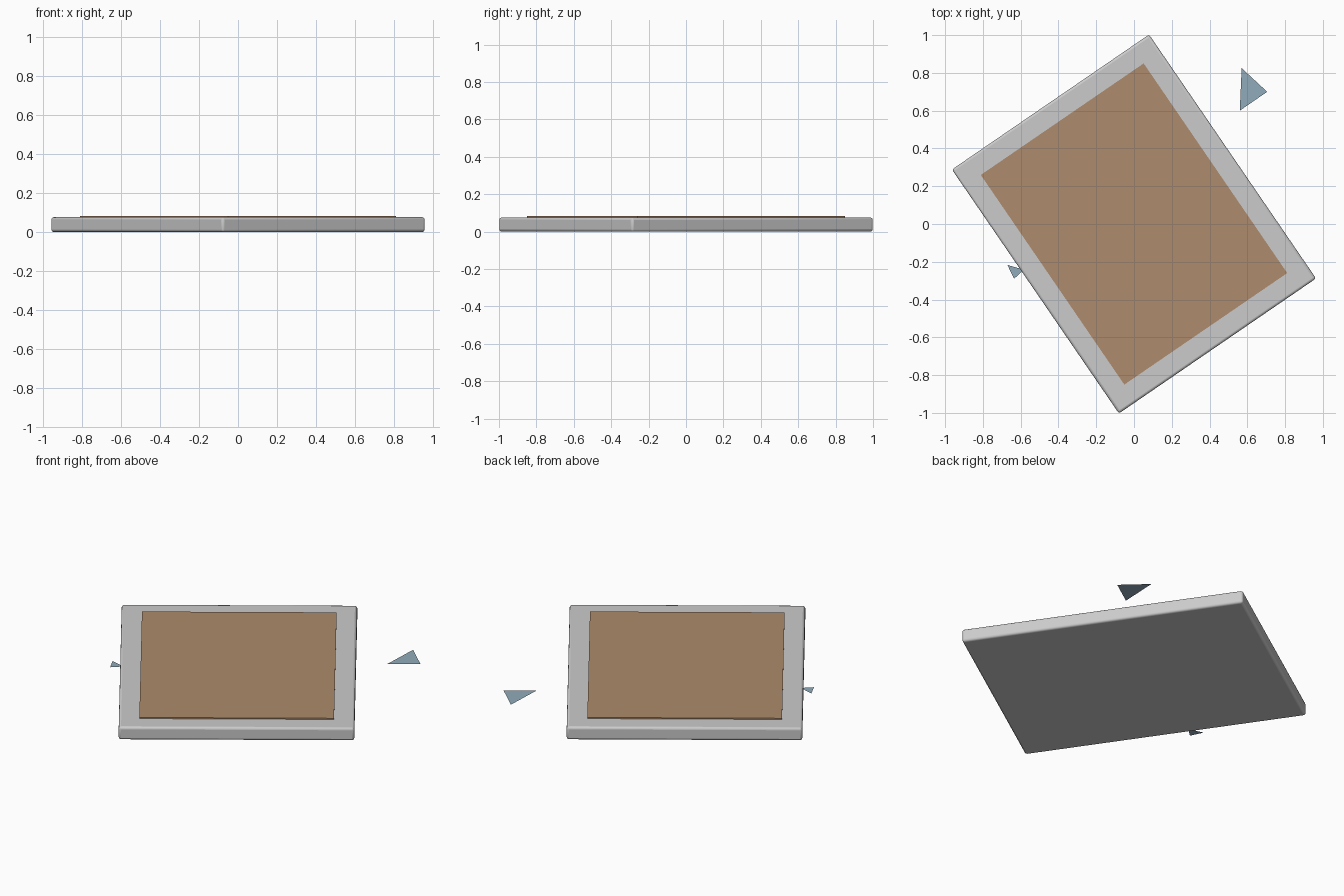
import bpy, math

if "Cube" in bpy.data.objects:
    bpy.data.objects.remove(bpy.data.objects["Cube"])

ANGLE = math.radians(34.4)


def material(name, color):
    m = bpy.data.materials.new(name)
    m.diffuse_color = color
    m.use_nodes = True
    m.node_tree.nodes["Principled BSDF"].inputs["Base Color"].default_value = m.diffuse_color
    return m


def box(name, width, length, z0, z1, bevel=0.0, mat=None):
    bpy.ops.mesh.primitive_cube_add(size=1, location=(0, 0, (z0 + z1) / 2),
                                    rotation=(0, 0, ANGLE))
    ob = bpy.context.object
    ob.name = name
    ob.scale = (width, length, z1 - z0)
    bpy.ops.object.transform_apply(location=False, rotation=False, scale=True)
    if bevel:
        mod = ob.modifiers.new("Bevel", 'BEVEL')
        mod.width = bevel
        mod.segments = 3
        bpy.ops.object.shade_smooth_by_angle(angle=math.radians(40))
    if mat:
        ob.data.materials.append(mat)
    return ob


def shard(name, points, z, mat):
    me = bpy.data.meshes.new(name)
    me.from_pydata([(x, y, z) for x, y in points], [], [(0, 1, 2)])
    me.materials.append(mat)
    ob = bpy.data.objects.new(name, me)
    bpy.context.collection.objects.link(ob)
    return ob


brown = material("brown", (0.42, 0.26, 0.15, 1))
blue = material("pale_blue", (0.28, 0.41, 0.49, 1))

# rounded slab and the thin inlay panel on top
box("slab", 1.265, 1.565, 0.0, 0.076, bevel=0.013)
box("top_panel", 1.045, 1.345, 0.07, 0.083, mat=brown)

# flat loose shards lying beside the slab
shard("large_shard", [(0.56, 0.60), (0.705, 0.70), (0.57, 0.825)], 0.01, blue)
shard("small_shard", [(-0.67, -0.217), (-0.635, -0.29), (-0.583, -0.242)], 0.01, blue)
